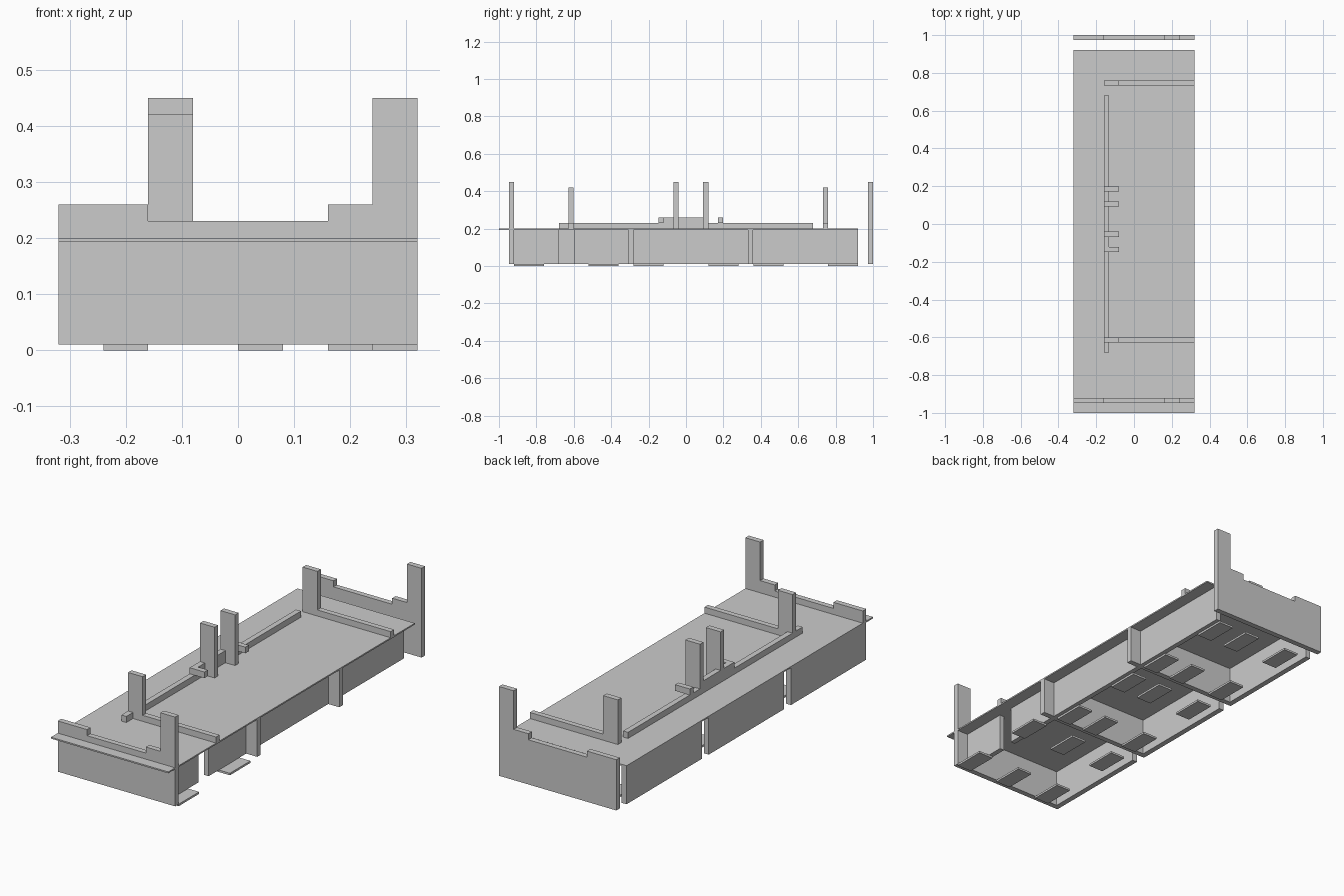
import bpy, bmesh

if "Cube" in bpy.data.objects:
    bpy.data.objects.remove(bpy.data.objects["Cube"])


def prism(name, pts, to3d, depth):
    """Extrude a 2D outline; to3d maps (u, v, d) to a position."""
    bm = bmesh.new()
    a = [bm.verts.new(to3d(u, v, depth[0])) for u, v in pts]
    b = [bm.verts.new(to3d(u, v, depth[1])) for u, v in pts]
    bm.faces.new(a)
    bm.faces.new(b[::-1])
    for i in range(len(pts)):
        j = (i + 1) % len(pts)
        bm.faces.new((a[j], a[i], b[i], b[j]))
    bmesh.ops.recalc_face_normals(bm, faces=bm.faces)
    me = bpy.data.meshes.new(name)
    bm.to_mesh(me)
    bm.free()
    ob = bpy.data.objects.new(name, me)
    bpy.context.collection.objects.link(ob)
    return ob


def across(name, pts, y0, y1):      # outline in x, z
    return prism(name, pts, lambda u, v, d: (u, d, v), (y0, y1))


def along(name, pts, x0, x1):       # outline in y, z
    return prism(name, pts, lambda u, v, d: (d, u, v), (x0, x1))


def box(name, x0, x1, y0, y1, z0, z1):
    return across(name, [(x0, z0), (x1, z0), (x1, z1), (x0, z1)], y0, y1)


T = 0.027                # board thickness
FLOOR, UNDER, DECK = 0.01, 0.193, 0.2

# Deck board
box("deck", -0.32, 0.32, -1.0, 0.92, UNDER, DECK)

# End panels with a tall corner post
end = [(-0.32, FLOOR), (0.32, FLOOR), (0.32, 0.45), (0.24, 0.45), (0.24, 0.26),
       (0.16, 0.26), (0.16, 0.23), (-0.16, 0.23), (-0.16, 0.26), (-0.32, 0.26)]
across("front_end_panel", end, -0.947, -0.92)
across("back_end_panel", end, 0.973, 1.0)

# Cross panels under the deck
for i, y in enumerate((-0.308, 0.332)):
    box(f"cross_panel_{i}", -0.32 + T, 0.32, y, y + T, FLOOR, UNDER)

# Outer side boards on the left, one per bay
for i, (y0, y1) in enumerate(((-0.92, -0.36), (-0.308, 0.28), (0.332, 0.92))):
    box(f"left_side_board_{i}", -0.32, -0.32 + T, y0, y1, FLOOR, UNDER)

# Recessed boards on the right, with an opening in the front bay
for i, (y0, y1) in enumerate(((-0.92, -0.68), (-0.60, -0.308 ),
                              (-0.281, 0.332), (0.359, 0.92))):
    box(f"right_side_board_{i}", 0.235, 0.26, y0, y1, FLOOR, UNDER)

# Foot pads
for i, y in enumerate((-0.92, -0.52, -0.28, 0.12, 0.36, 0.76)):
    for j, x in enumerate((-0.24, 0.0, 0.24 if i < 2 else 0.16)):
        box(f"foot_pad_{i}_{j}", x, x + 0.08, y, y + 0.16, 0, FLOOR)

# Long rail on the deck, raised in the middle
along("long_rail", [(-0.68, DECK), (0.68, DECK), (0.68, 0.23), (0.115, 0.23),
                    (0.115, 0.26), (-0.147, 0.26), (-0.147, 0.23), (-0.68, 0.23)],
      -0.16, -0.16 + T)

# Cross rails with a post at the inner end
rail = [(-0.16, DECK), (0.32, DECK), (0.32, 0.23), (-0.08, 0.23),
        (-0.08, 0.42), (-0.16, 0.42)]
for i, y in enumerate((-0.628, 0.732)):
    across(f"cross_rail_{i}", rail, y, y + T)

# Middle posts and short stubs
for name, y, top in (("middle_post_0", -0.068, 0.45), ("middle_post_1", 0.092, 0.45),
                     ("stub_0", -0.148, 0.26), ("stub_1", 0.172, 0.26)):
    box(name, -0.16, -0.08, y, y + T, 0.23 if "stub" in name else DECK, top)
